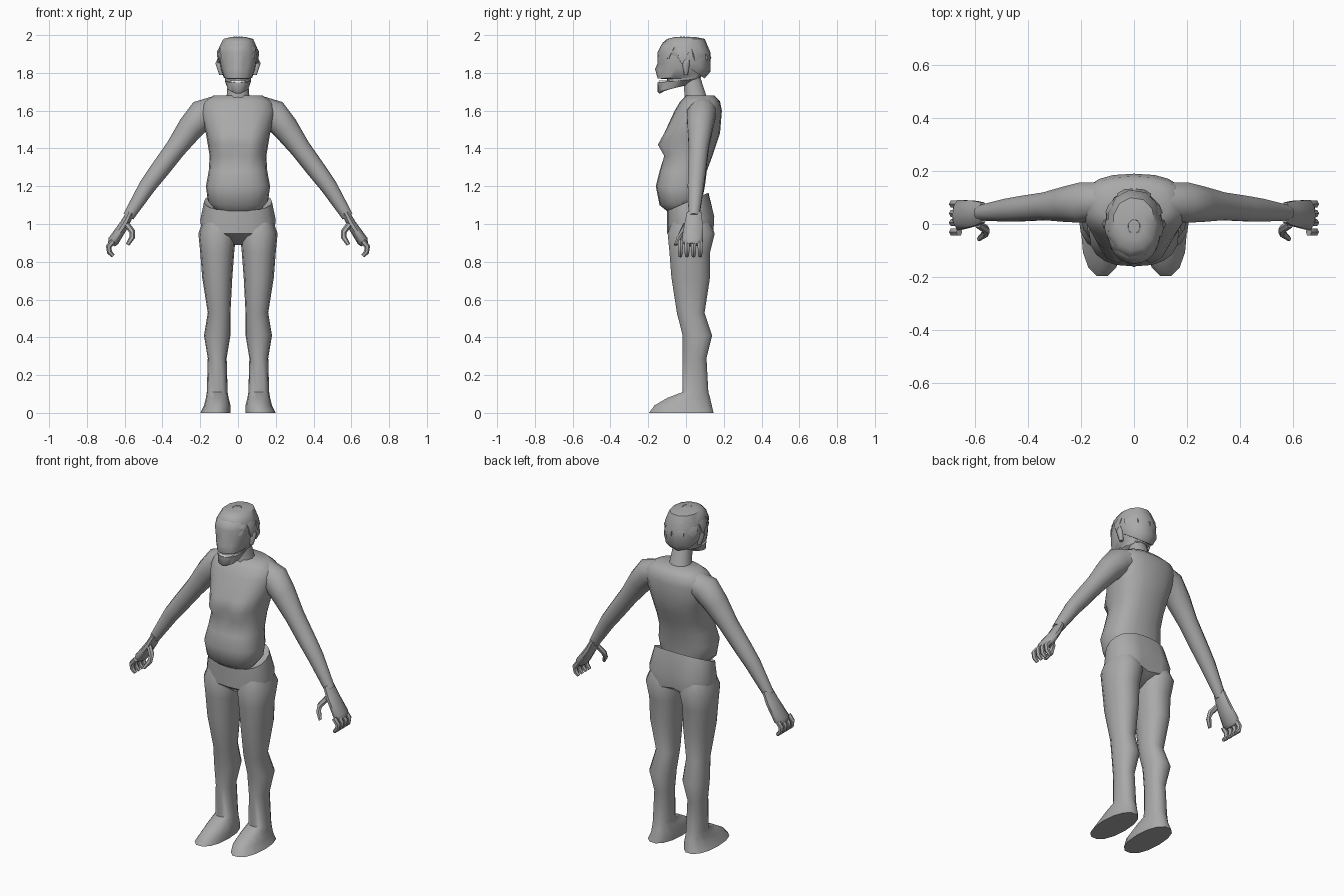
import bpy, bmesh
from math import cos, sin, pi, exp, radians
from mathutils import Vector

cube = bpy.data.objects.get("Cube")
if cube:
    bpy.data.objects.remove(cube, do_unlink=True)


def material(name, value):
    mat = bpy.data.materials.new(name)
    mat.use_nodes = True
    colour = (value, value, value, 1)
    mat.diffuse_color = colour
    mat.node_tree.nodes["Principled BSDF"].inputs["Base Color"].default_value = colour
    return mat


GREY = material("plain grey", .4)
WHITE = material("tooth white", .8)
SIDES = {"left": 1, "right": -1}
FORE_AND_AFT = Vector((0, 1, 0))


def signed_power(value, power):
    return abs(value) ** power * (1 if value >= 0 else -1)


def loft(name, rings, sides, power=1, mat=GREY, shape=None):
    """Skin a row of rings, each given as centre, half axis u, half axis v."""
    bm = bmesh.new()
    rows = []
    for centre, u, v in rings:
        angles = [2 * pi * i / sides for i in range(sides)]
        rows.append([bm.verts.new(centre + u * signed_power(cos(a), power)
                                  + v * signed_power(sin(a), power)) for a in angles])
    for low, high in zip(rows, rows[1:]):
        for i in range(sides):
            bm.faces.new((low[i - 1], low[i], high[i], high[i - 1]))
    bm.faces.new(rows[0])
    bm.faces.new(rows[-1])
    if shape:
        for vert in bm.verts:
            shape(vert.co)
    bmesh.ops.recalc_face_normals(bm, faces=bm.faces)
    mesh = bpy.data.meshes.new(name)
    bm.to_mesh(mesh)
    bm.free()
    mesh.materials.append(mat)
    obj = bpy.data.objects.new(name, mesh)
    bpy.context.collection.objects.link(obj)
    bpy.ops.object.select_all(action='DESELECT')
    obj.select_set(True)
    bpy.context.view_layer.objects.active = obj
    bpy.ops.object.shade_smooth_by_angle(angle=radians(50))


def no_tilt(z):
    return 0


def stack(name, rows, sides=12, power=.9, tilt=no_tilt, **options):
    """Loft upright rings (z, half width, front, back, centre x); tilt lifts the back."""
    rings = []
    for z, half_width, front, back, *centre_x in rows:
        rise = tilt(z) / 2
        x = centre_x[0] if centre_x else 0
        rings.append((Vector((x, (front + back) / 2, z + rise)),
                      Vector((half_width, 0, 0)),
                      Vector((0, (back - front) / 2, rise))))
    loft(name, rings, sides, power, **options)


def tube(name, centres, radii, flatness=1, axis=FORE_AND_AFT, sides=8):
    """Tapered tube along a path, flatness times broader along the axis."""
    rings = []
    last = len(centres) - 1
    for i, (centre, radius) in enumerate(zip(centres, radii)):
        along = centres[min(i + 1, last)] - centres[max(i - 1, 0)]
        across = axis.cross(along).normalized()
        rings.append((centre, across * radius, axis * radius * flatness))
    loft(name, rings, sides)


def bump(co, x, z, width, height):
    return exp(-((abs(co.x) - x) / width) ** 2 - ((co.z - z) / height) ** 2)


# Torso with chest, belly and sloping shoulders
def chest_shape(co):
    if co.y < 0:
        co.y -= .05 * bump(co, .08, 1.42, .05, .05)


stack("torso", [
    (1.06, .13, -.09, .09),
    (1.1, .16, -.14, .09),
    (1.2, .17, -.16, .1),
    (1.28, .155, -.14, .11),
    (1.36, .15, -.11, .14),
    (1.42, .16, -.11, .16),
    (1.48, .17, -.11, .18),
    (1.6, .2, -.06, .19),
    (1.65, .18, -.03, .18),
    (1.68, .13, 0, .15),
], sides=20, power=.8, tilt=lambda z: max(0, 1.2 - z) / 2, shape=chest_shape)

# Neck leaning forward into the head
stack("neck", [
    (1.62, .08, -.02, .14),
    (1.68, .06, -.01, .11),
    (1.8, .05, -.02, .07),
], sides=10)


# Hips with a waistband that dips at the front and a cleft behind
def hip_shape(co):
    if co.y > 0:
        co.y -= .03 * bump(co, 0, .98, .03, .1)


stack("hips", [
    (.89, .03, -.02, .05),
    (.95, .19, -.1, .15),
    (1, .2, -.1, .155),
    (1.07, .18, -.1, .12),
    (1.06, .15, -.08, .1),
], sides=20, power=.85, tilt=lambda z: max(0, z - .95) * .8, shape=hip_shape)

LEG = [
    (1.03, .07, -.07, .12, .11),
    (.95, .1, -.1, .155, .11),
    (.85, .09, -.09, .13, .11),
    (.72, .08, -.08, .13, .11),
    (.53, .06, -.05, .1, .1),
    (.41, .07, -.02, .14, .11),
    (.29, .05, -.02, .11, .11),
    (.11, .055, -.02, .12, .11),
    (.08, .06, -.1, .13, .11),
    (.04, .07, -.17, .14, .11),
    (0, .08, -.2, .15, .12),
]
ARM = {(.11, 1.61): .07, (.19, 1.58): .08, (.25, 1.51): .07, (.33, 1.4): .055,
       (.42, 1.28): .05, (.48, 1.2): .045, (.58, 1.04): .03}
PALM = {(.57, 1.06): .02, (.6, 1): .025, (.66, .91): .03, (.67, .89): .02}
FINGER = {(.66, .91): .015, (.685, .88): .015, (.68, .85): .014, (.66, .83): .01}
THUMB = {(.59, 1): .016, (.56, .96): .016, (.56, .93): .015, (.585, .89): .01}

for word, side in SIDES.items():
    # Leg and bare foot in one piece
    stack(word + "_leg", [(*row, side * x) for *row, x in LEG], sides=14)

    # Arm and palm reach down and outward, drifting slightly forward
    for part, path, flatness in (("_arm", ARM, 1), ("_palm", PALM, 2)):
        tube(word + part, [Vector((side * x, (1 - x) / 10, z)) for x, z in path],
             path.values(), flatness, sides=10)

    # Curled fingers, side by side
    for number in range(4):
        y = number * .035 - .03
        tube(word + "_finger_" + str(number),
             [Vector((side * x, y, z)) for x, z in FINGER], FINGER.values(), sides=6)

    # Thumb swinging forward of the palm
    tube(word + "_thumb", [Vector((side * x, (z - 1) / 2, z)) for x, z in THUMB],
         THUMB.values(), sides=6)

    # Ear
    stack(word + "_ear", [
        (1.79, .01, -.01, .01, side * .09),
        (1.85, .02, -.02, .02, side * .1),
        (1.87, .01, -.01, .02, side * .1),
    ], sides=8)


# Head with open mouth, short nose and hollow eyes
def face_shape(co):
    if co.y < -.06:
        co.y += .02 * bump(co, .04, 1.85, .02, .02)
        co.y -= .014 * bump(co, 0, 1.82, .02, .02)


stack("head", [
    (1.69, .03, -.14, -.07),
    (1.7, .055, -.15, 0),
    (1.75, .07, -.15, .07),
    (1.753, .07, -.1, .07),
    (1.767, .07, -.1, .08),
    (1.77, .075, -.15, .08),
    (1.82, .09, -.15, .11),
    (1.85, .095, -.15, .12),
    (1.91, .1, -.15, .12),
    (1.95, .09, -.13, .11),
    (1.98, .05, -.08, .06),
], sides=24, tilt=lambda z: max(0, 1.8 - z) / 3, shape=face_shape)
stack("lower_teeth", [(1.75, .045, -.147, -.05), (1.76, .04, -.142, -.05)],
      sides=14, mat=WHITE)

# Hair cap, high at the brow and low at the nape
stack("hair_cap", [
    (1.92, .1, -.12, .1),
    (1.93, .11, -.13, .13),
    (1.96, .1, -.125, .13),
    (1.98, .08, -.1, .1),
    (1.99, .04, -.06, .05),
], sides=11, tilt=lambda z: (z - 1.98) * 2.5 if z < 1.98 else 0)

# Loose locks fanning from the crown, shorter at the temples than at the nape
CROWN = Vector((0, -.01, 1.87))
for number in range(8):
    around = radians(number * 37 - 40)
    tip = -.2 - .4 * sin(around)
    path = []
    for step in range(4):
        lift = 1.4 + (tip - 1.4) * step / 3
        path.append(CROWN + Vector((.105 * cos(around) * cos(lift),
                                    .135 * sin(around) * cos(lift), .115 * sin(lift))))
    tube("hair_lock_" + str(number), path, (.01, .015, .014, .004), 2.5,
         axis=Vector((-sin(around), cos(around), 0)), sides=6)
